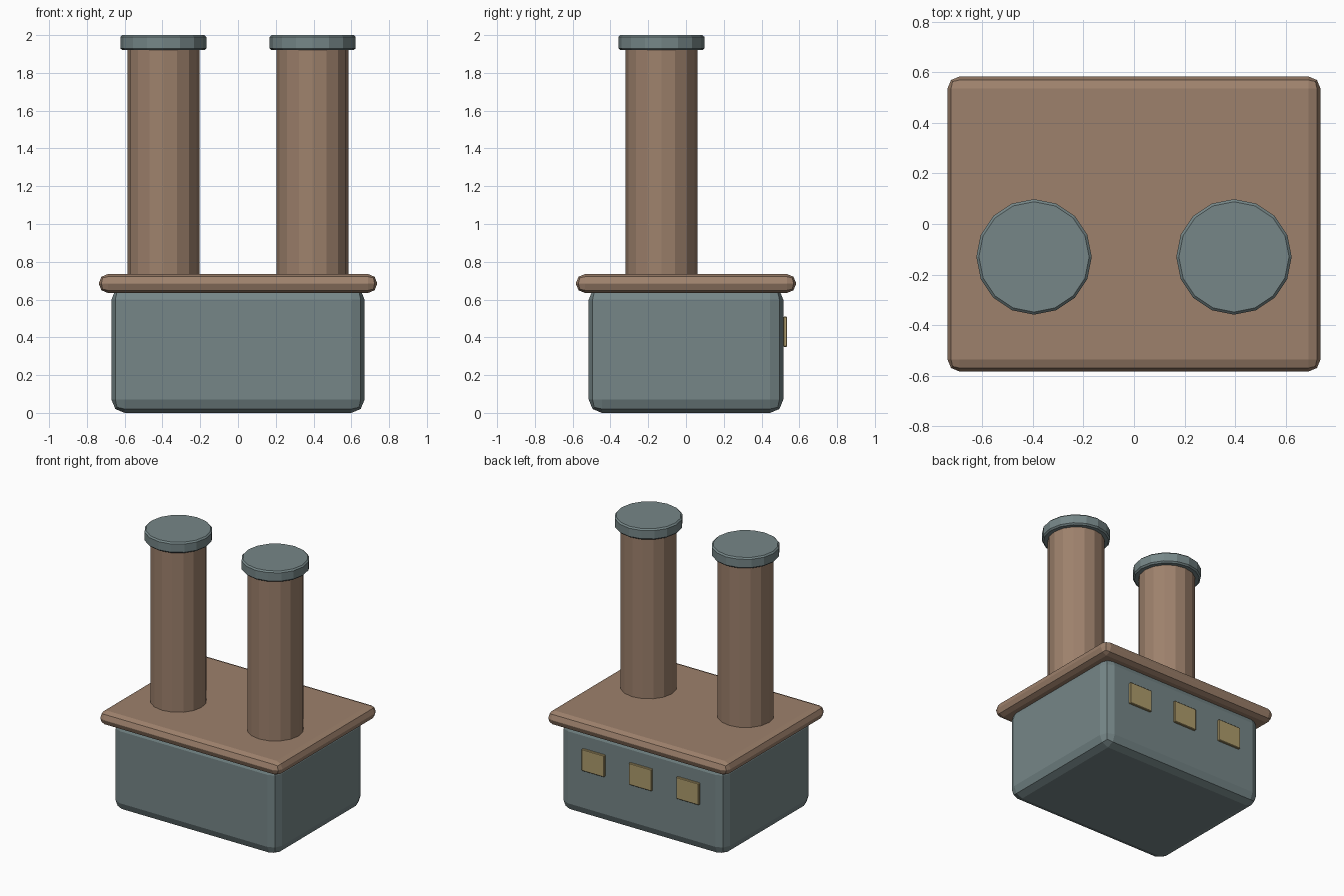
import bpy, bmesh
from mathutils import Matrix

if "Cube" in bpy.data.objects:
    bpy.data.objects.remove(bpy.data.objects["Cube"])


def material(name, rgb):
    m = bpy.data.materials.new(name)
    m.diffuse_color = (*rgb, 1)
    m.use_nodes = True
    m.node_tree.nodes["Principled BSDF"].inputs["Base Color"].default_value = m.diffuse_color
    return m


SLATE = material("slate", (0.18, 0.24, 0.245))
BRICK = material("brick", (0.34, 0.22, 0.15))
PANE = material("pane", (0.42, 0.33, 0.15))


def finish(bm, name, mat, bevel, segments):
    mesh = bpy.data.meshes.new(name)
    bm.to_mesh(mesh)
    bm.free()
    mesh.materials.append(mat)
    ob = bpy.data.objects.new(name, mesh)
    bpy.context.collection.objects.link(ob)
    if bevel:
        mod = ob.modifiers.new("bevel", "BEVEL")
        mod.width, mod.segments = bevel, segments
        mod.limit_method = "ANGLE"
    return ob


def box(name, centre, size, mat, bevel=0, segments=2):
    bm = bmesh.new()
    bmesh.ops.create_cube(bm, size=1, matrix=Matrix.Translation(centre) @ Matrix.Diagonal((*size, 1)))
    return finish(bm, name, mat, bevel, segments)


def cylinder(name, x, y, z0, z1, radius, mat, bevel=0):
    bm = bmesh.new()
    bmesh.ops.create_cone(bm, cap_ends=True, segments=16, radius1=radius, radius2=radius,
                          depth=z1 - z0, matrix=Matrix.Translation((x, y, (z0 + z1) / 2)))
    ob = finish(bm, name, mat, bevel, 1)
    if bevel:
        ob.modifiers["bevel"].angle_limit = 1.0  # rims only
    return ob


# Building and overhanging roof slab
box("building", (0, 0, 0.335), (1.34, 1.03, 0.67), SLATE, 0.07)
box("roof_slab", (0, 0, 0.685), (1.474, 1.166, 0.1), BRICK, 0.048)

# Pair of chimney stacks with caps
for side, x in (("left", -0.395), ("right", 0.395)):
    cylinder(f"{side}_stack", x, -0.13, 0.68, 1.94, 0.19, BRICK)
    cylinder(f"{side}_cap", x, -0.13, 1.92, 2.0, 0.228, SLATE, 0.01)

# Row of windows on the back wall
for i in range(3):
    box(f"window_{i + 1}", ((i - 1) * 0.385, 0.525, 0.43), (0.185, 0.02, 0.16), PANE, 0.004, 1)
